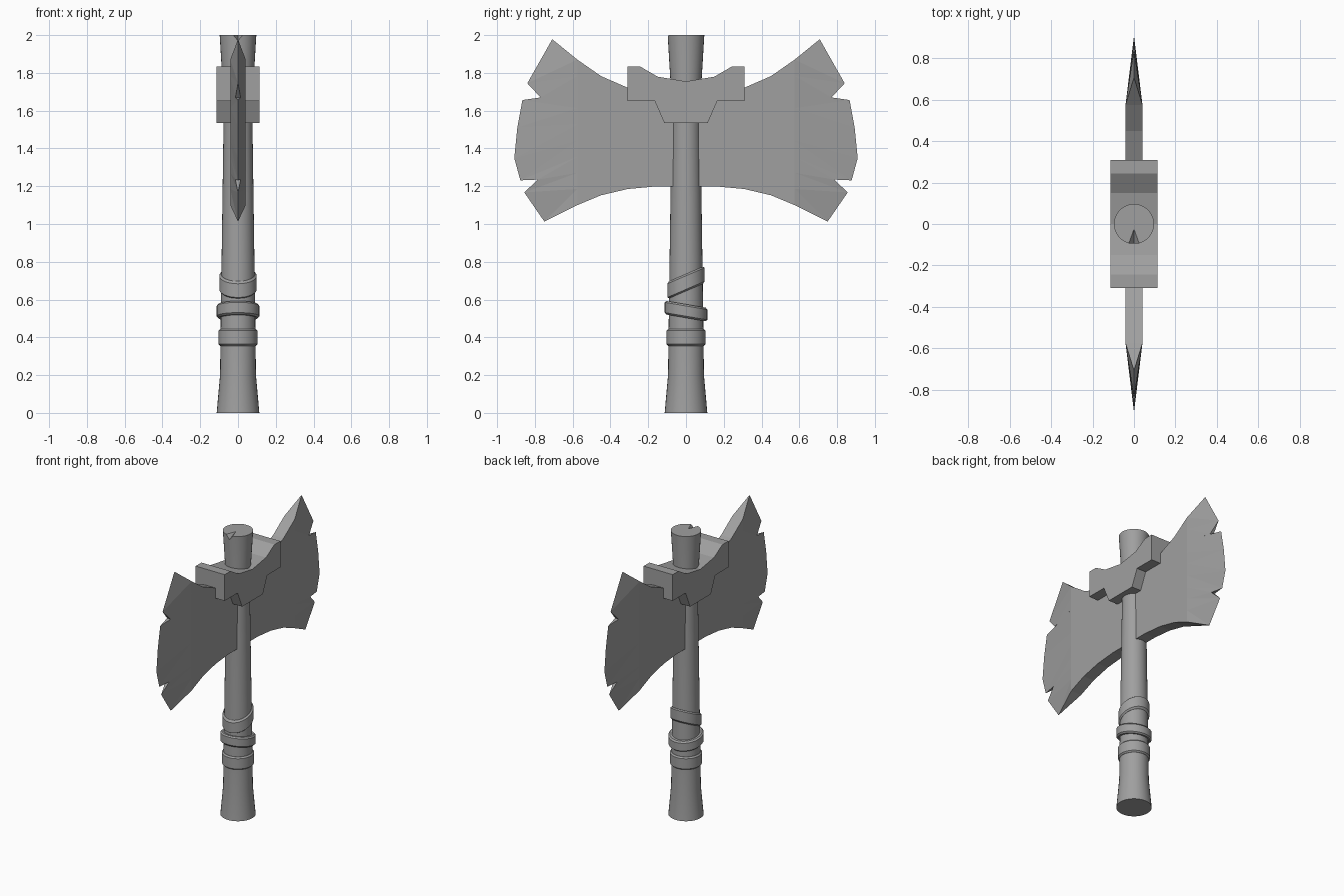
import bpy, bmesh, math

cube = bpy.data.objects.get("Cube")
if cube:
    bpy.data.objects.remove(cube, do_unlink=True)

grey = bpy.data.materials.new("plain grey")
grey.use_nodes = True
COLOUR = (0.35, 0.35, 0.35, 1)
grey.diffuse_color = COLOUR
grey.node_tree.nodes["Principled BSDF"].inputs["Base Color"].default_value = COLOUR


def finish(name, bm, smooth=False):
    bmesh.ops.remove_doubles(bm, verts=bm.verts, dist=0.0005)
    bmesh.ops.recalc_face_normals(bm, faces=bm.faces)
    mesh = bpy.data.meshes.new(name)
    bm.to_mesh(mesh)
    bm.free()
    mesh.materials.append(grey)
    ob = bpy.data.objects.new(name, mesh)
    bpy.context.collection.objects.link(ob)
    if smooth:
        bpy.ops.object.select_all(action='DESELECT')
        ob.select_set(True)
        bpy.context.view_layer.objects.active = ob
        bpy.ops.object.shade_smooth_by_angle(angle=math.radians(30))
    return ob


def lathe(name, profile, tilt=0.0, closed=False, sides=32):
    """Spin (radius, z) points about z; tilt shears the rings along y."""
    bm = bmesh.new()
    rings = []
    for r, z in profile:
        angles = [2 * math.pi * i / sides for i in range(sides)]
        rings.append([bm.verts.new((r * math.cos(a), r * math.sin(a),
                                    z + tilt * r * math.sin(a))) for a in angles])
    pairs = list(zip(rings, rings[1:]))
    if closed:
        pairs.append((rings[-1], rings[0]))
    for low, high in pairs:
        for i in range(sides):
            j = (i + 1) % sides
            bm.faces.new((low[i], low[j], high[j], high[i]))
    if not closed:
        bm.faces.new(rings[0])
        bm.faces.new(rings[-1])
    return finish(name, bm, smooth=True)


def extrude_profile(name, points, half):
    """Extrude a (y, z) outline along x."""
    bm = bmesh.new()
    face = bm.faces.new([bm.verts.new((-half, y, z)) for y, z in points])
    out = bmesh.ops.extrude_face_region(bm, geom=[face])
    moved = [v for v in out["geom"] if isinstance(v, bmesh.types.BMVert)]
    bmesh.ops.translate(bm, vec=(2 * half, 0, 0), verts=moved)
    return finish(name, bm)


# Handle, flared at both ends
handle = lathe("handle", [(0.113, 0), (0.095, 0.2), (0.092, 0.45), (0.087, 0.8),
                          (0.077, 1.5), (0.082, 1.75), (0.097, 2)])

# Small chip in the front of the handle top
bm = bmesh.new()
tip = bm.verts.new((0, -0.02, 2.002))
chip = [bm.verts.new(p) for p in ((-0.04, -0.13, 2.002), (0.04, -0.13, 2.002), (0, -0.13, 1.955))]
bm.faces.new(chip)
for i in range(3):
    bm.faces.new((chip[i], chip[i - 1], tip))
cutter = finish("chip_cutter", bm)
cutter.hide_render = True
cutter.hide_set(True)
cutter.display_type = 'WIRE'
cut = handle.modifiers.new("chip", 'BOOLEAN')
cut.operation = 'DIFFERENCE'
cut.solver = 'EXACT'
cut.object = cutter


# Grip bands with chamfered rims
def band(name, radius, low, high, tilt):
    c = 0.009
    lathe(name, [(0.08, low), (radius - c, low), (radius, low + c),
                 (radius, high - c), (radius - c, high), (0.08, high)], tilt, closed=True)


band("lower_band", 0.103, 0.355, 0.445, 0)
band("middle_band", 0.113, 0.503, 0.575, -0.17)
band("upper_band", 0.099, 0.645, 0.735, 0.43)

# Collar clamped over the blades
half_collar = [(0.115, 1.535), (0.165, 1.65), (0.31, 1.65), (0.31, 1.835),
               (0.245, 1.835), (0.15, 1.78)]
collar = half_collar + [(0, 1.755)] + [(-y, z) for y, z in reversed(half_collar)]
extrude_profile("collar", collar, 0.113)

# Blades: flat body, then a bevel thinning to the notched cutting edge
THICK = 0.041
BODY = [(0, 1.66, 1.199), (0.16, 1.67, 1.199), (0.31, 1.722, 1.185),
        (0.45, 1.783, 1.152), (0.575, 1.87, 1.10)]
EDGE = [(0.708, 1.978, 0), (0.84, 1.745, 0), (0.77, 1.67, 0.014), (0.866, 1.656, 0),
        (0.893, 1.51, 0), (0.909, 1.348, 0), (0.877, 1.231, 0), (0.785, 1.235, 0.014),
        (0.856, 1.167, 0), (0.75, 1.013, 0)]


def blade(name, side):
    bm = bmesh.new()

    def face(points):
        verts = [bm.verts.new((x, side * y, z)) for x, y, z in points]
        bm.faces.new(verts)

    ridge_y, ridge_top, ridge_low = BODY[-1]
    ridge = [ridge_top + (ridge_low - ridge_top) * i / (len(EDGE) - 1)
             for i in range(len(EDGE))]
    for s in (-THICK, THICK):
        k = s / THICK
        for (y0, t0, b0), (y1, t1, b1) in zip(BODY[:-2], BODY[1:-1]):
            face([(s, y0, b0), (s, y1, b1), (s, y1, t1), (s, y0, t0)])
        y0, t0, b0 = BODY[-2]
        face([(s, y0, t0), (s, y0, b0)] + [(s, ridge_y, z) for z in reversed(ridge)])
        for i in range(len(EDGE) - 1):
            (ya, za, xa), (yb, zb, xb) = EDGE[i:i + 2]
            face([(s, ridge_y, ridge[i]), (s, ridge_y, ridge[i + 1]), (k * xb, yb, zb)])
            face([(s, ridge_y, ridge[i]), (k * xb, yb, zb), (k * xa, ya, za)])
    # top and bottom rims, and the notch floors, close the shell
    bmesh.ops.remove_doubles(bm, verts=bm.verts, dist=0.0005)
    for (y0, *a), (y1, *b) in zip(BODY, BODY[1:]):
        for z0, z1 in zip(a, b):
            face([(-THICK, y0, z0), (THICK, y0, z0), (THICK, y1, z1), (-THICK, y1, z1)])
    for y, z, x in (EDGE[0], EDGE[-1]):
        rz = ridge_top if z > 1.5 else ridge_low
        face([(-THICK, ridge_y, rz), (THICK, ridge_y, rz), (0, y, z)])
    for i in (2, 7):
        y, z, x = EDGE[i]
        for yn, zn, xn in (EDGE[i - 1], EDGE[i + 1]):
            face([(-x, y, z), (x, y, z), (0, yn, zn)])
    finish(name, bm)


blade("front_blade", -1)
blade("back_blade", 1)
